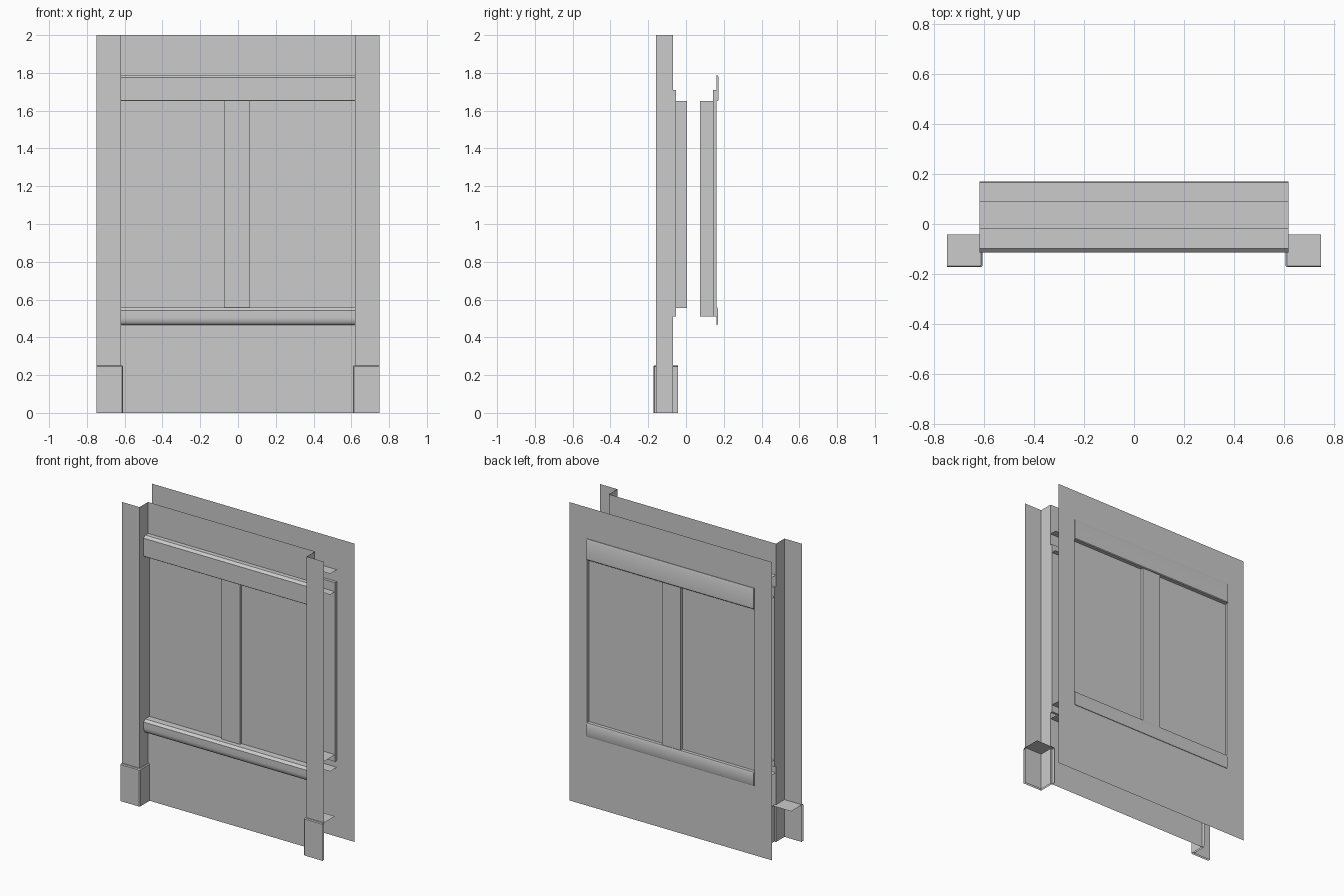
import bpy, math

if "Cube" in bpy.data.objects:
    bpy.data.objects.remove(bpy.data.objects["Cube"])

W = 0.62                      # half width of the panelled opening
FRONT, BACK = -0.068, 0.162   # y of the two wall sheets


def mesh(name, verts, faces, mirror=False, smooth=False):
    me = bpy.data.meshes.new(name)
    me.from_pydata(verts, [], faces)
    me.update()
    ob = bpy.data.objects.new(name, me)
    bpy.context.collection.objects.link(ob)
    if mirror:
        ob.modifiers.new("mirror", "MIRROR")
    if smooth:
        me.polygons.foreach_set("use_smooth", [len(f) == 4 for f in faces])
        bpy.context.view_layer.objects.active = ob
        ob.select_set(True)
        bpy.ops.object.shade_smooth_by_angle(angle=math.radians(35))
        ob.select_set(False)
    return ob


def wall_sheet(name, y, rects):
    """Flat upright rectangles (x0, x1, z0, z1) facing along y."""
    v, f = [], []
    for x0, x1, z0, z1 in rects:
        n = len(v)
        v += [(x0, y, z0), (x1, y, z0), (x1, y, z1), (x0, y, z1)]
        face = (n, n + 1, n + 2, n + 3)
        f.append(face if y < 0 else face[::-1])
    return mesh(name, v, f)


def open_box(name, x0, x1, y0, y1, z0, z1, keep):
    """Box with only the named sides kept."""
    v = [(x, y, z) for x in (x0, x1) for y in (y0, y1) for z in (z0, z1)]
    sides = {"-x": (0, 1, 3, 2), "+x": (4, 6, 7, 5), "-y": (0, 4, 5, 1),
             "+y": (2, 3, 7, 6), "-z": (0, 2, 6, 4), "+z": (1, 5, 7, 3)}
    return mesh(name, v, [sides[k] for k in keep])


def rail(name, profile, wall):
    """Open channel run along x; only the part outside the wall gets end caps."""
    n = len(profile)
    v = [(x, y, z) for x in (-W, W) for y, z in profile]
    f = [(i, i + 1, n + i + 1, n + i) for i in range(n - 1)]
    for x in (-W, W):
        k = len(v)
        inner = [(wall, profile[0][1])] + profile[1:-1] + [(wall, profile[-1][1])]
        v += [(x, y, z) for y, z in inner]
        f.append(tuple(range(k, k + n)))
    return mesh(name, v, f, smooth=True)


def rounded(y, z, ry, rz, steps=5):
    """Quarter-round from the vertical face (y, z) down to the underside."""
    return [(y + ry * (1 - math.cos(a)), z - rz * math.sin(a))
            for a in (math.pi / 2 * i / steps for i in range(steps + 1))]


# wall sheets
wall_sheet("front_wall", FRONT, [(-W, W, 0, 0.51), (-W, W, 1.71, 2)])
wall_sheet("back_wall", BACK, [(-0.75, 0.75, 0, 0.51), (-0.75, 0.75, 1.71, 2),
                               (-0.75, -W, 0.51, 1.71), (W, 0.75, 0.51, 1.71)])

# recessed panels with their side returns
open_box("front_panel", -W, W, FRONT, -0.053, 0.51, 1.71, ("+y", "-x", "+x", "-z", "+z"))
open_box("back_panel", -W, W, 0.143, BACK, 0.51, 1.71, ("-y", "-x", "+x", "-z", "+z"))

# centre stiles
open_box("front_stile", -0.073, 0.063, FRONT, 0.005, 0.555, 1.65, ("-y", "-x", "+x"))
open_box("back_stile", -0.073, 0.063, 0.074, BACK, 0.51, 1.65, ("+y", "-x", "+x"))

# rails
rail("front_top_rail", [(-0.018, 1.79), (-0.098, 1.79), (-0.114, 1.775),
                        (-0.114, 1.655), (-0.108, 1.65), (-0.018, 1.65)], FRONT)
rail("front_bottom_rail", [(0.09, 0.557), (-0.098, 0.557), (-0.114, 0.542)]
     + rounded(-0.114, 0.505, 0.025, 0.04) + [(-0.018, 0.465)], FRONT)
rail("back_top_rail", [(0.09, 1.79), (0.167, 1.79), (0.171, 1.78),
                       (0.171, 1.655), (0.167, 1.65), (0.09, 1.65)], BACK)
rail("back_bottom_rail", [(0.09, 0.557), (0.166, 0.557), (0.17, 0.547),
                          (0.17, 0.475), (0.166, 0.465), (0.09, 0.465)], BACK)

# corner posts: L-shaped sheets, open at the back
L = [(-0.75, -0.158), (-W, -0.158), (-W, FRONT)]
mesh("posts", [(x, y, z) for z in (0, 2) for x, y in L],
     [(0, 1, 4, 3), (1, 2, 5, 4)], mirror=True)

# post bases: bevelled L skirt with a flat top


def ring(d, z):
    f, s = -0.173 + d, -0.608 - d
    return [(-0.75, f, z), (s - 0.006, f, z), (s, f + 0.006, z), (s, -0.043, z)]


verts = ring(0, 0) + ring(0, 0.245) + ring(0.005, 0.25) + [(-0.75, -0.043, 0.25)]
faces = [(r + i, r + i + 1, r + i + 5, r + i + 4) for r in (0, 4) for i in range(3)]
mesh("post_bases", verts, faces + [(8, 9, 10, 11, 12)], mirror=True)
